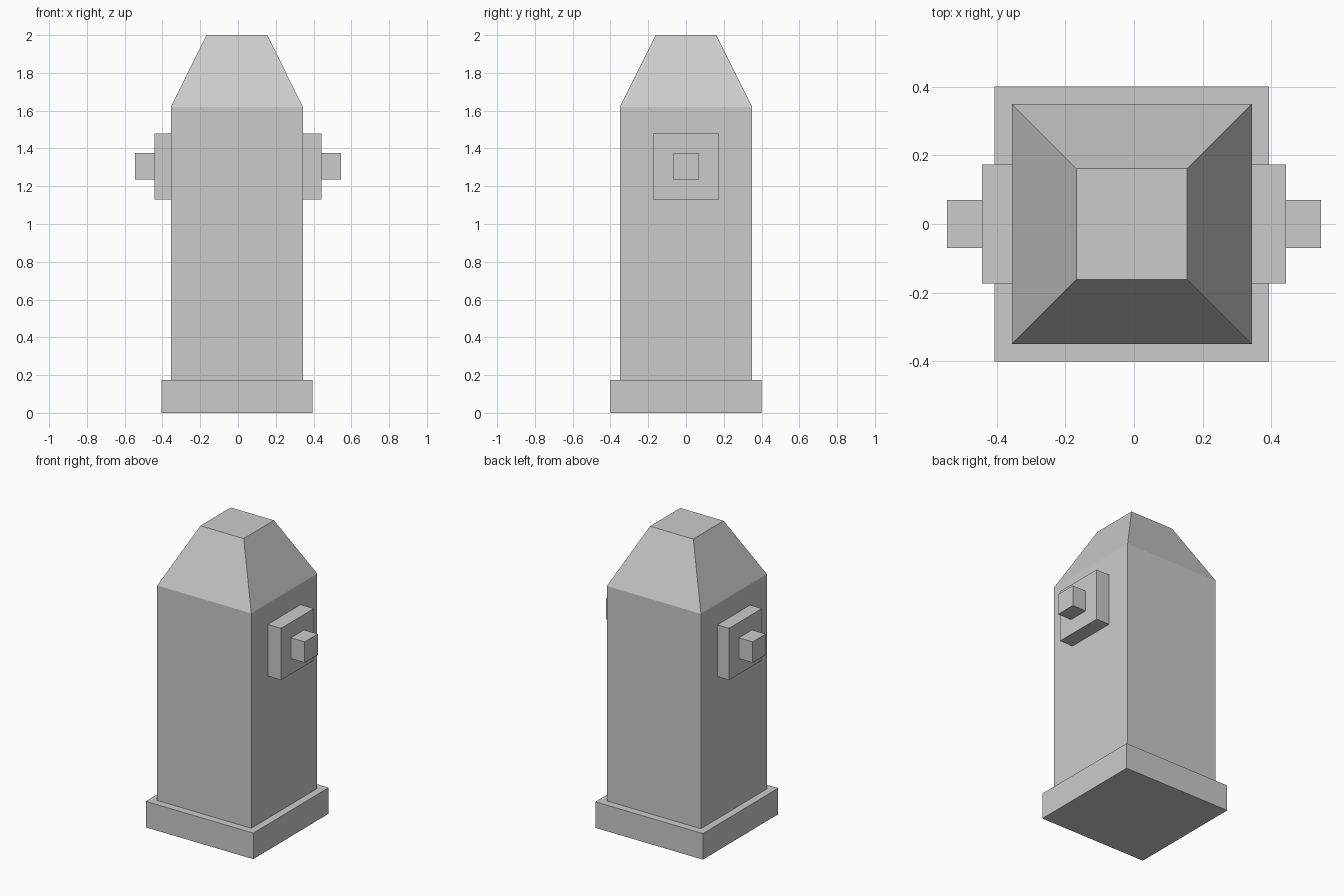
import bpy
import bmesh

if "Cube" in bpy.data.objects:
    bpy.data.objects.remove(bpy.data.objects["Cube"])

CX = -0.006  # the column sits very slightly left of the caps


def loft(name, sections, cx=CX):
    """Stack square cross-sections given as (z, half_width)."""
    bm = bmesh.new()
    rings = [[bm.verts.new((cx + sx * h, sy * h, z))
              for sx, sy in ((-1, -1), (1, -1), (1, 1), (-1, 1))]
             for z, h in sections]
    for a, b in zip(rings, rings[1:]):
        for i in range(4):
            j = (i + 1) % 4
            bm.faces.new((a[i], a[j], b[j], b[i]))
    bm.faces.new(rings[0][::-1])
    bm.faces.new(rings[-1])
    mesh = bpy.data.meshes.new(name)
    bm.to_mesh(mesh)
    bm.free()
    obj = bpy.data.objects.new(name, mesh)
    bpy.context.collection.objects.link(obj)
    return obj


def block(name, x0, x1, half, z):
    """Box from x0 to x1 with a square face centred at height z."""
    bm = bmesh.new()
    bmesh.ops.create_cube(bm, size=1)
    bmesh.ops.scale(bm, vec=(x1 - x0, 2 * half, 2 * half), verts=bm.verts)
    bmesh.ops.translate(bm, vec=((x0 + x1) / 2, 0, z), verts=bm.verts)
    mesh = bpy.data.meshes.new(name)
    bm.to_mesh(mesh)
    bm.free()
    obj = bpy.data.objects.new(name, mesh)
    bpy.context.collection.objects.link(obj)
    # Repeat on the opposite side
    obj.modifiers.new("mirror", 'MIRROR').use_axis[0] = True
    return obj


# Square foot
loft("base", [(0, 0.4), (0.175, 0.4)])
# Column with tapered top
loft("body", [(0.175, 0.35), (1.62, 0.35), (2.0, 0.161)])
# Side outlets: wide plate and small nut
block("outlet_plate", 0.343, 0.443, 0.174, 1.305)
block("outlet_nut", 0.443, 0.545, 0.07, 1.305)
